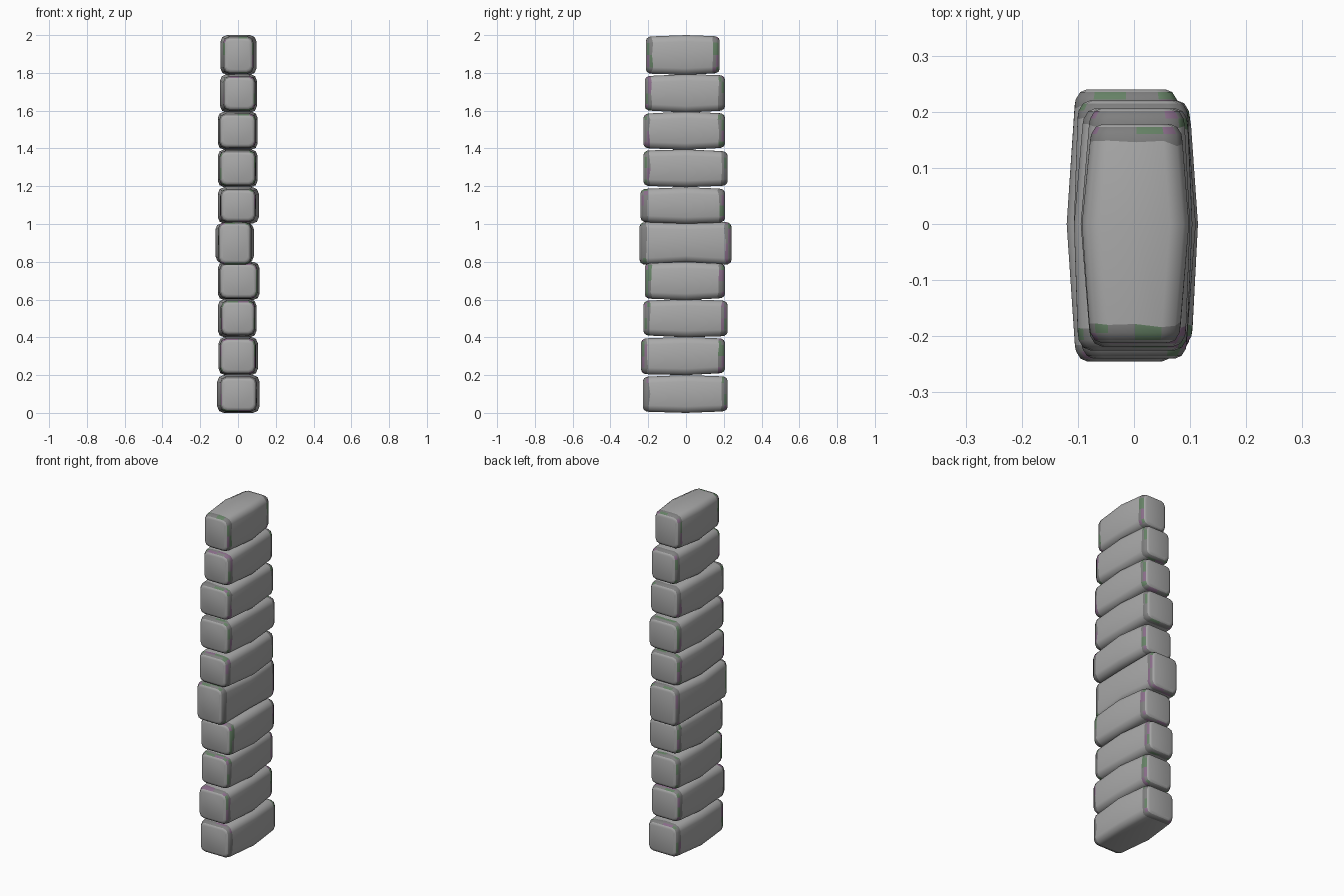
import bpy, bmesh, math, random

if "Cube" in bpy.data.objects:
    bpy.data.objects.remove(bpy.data.objects["Cube"])
random.seed(4)


def mat(name, c):
    m = bpy.data.materials.new(name)
    m.diffuse_color = (*c, 1)
    m.use_nodes = True
    m.node_tree.nodes["Principled BSDF"].inputs["Base Color"].default_value = m.diffuse_color
    return m


MATS = [mat("stone grey", (0.40, 0.40, 0.40)),
        mat("edge dark grey", (0.21, 0.21, 0.21)),
        mat("edge purple grey", (0.25, 0.15, 0.25)),
        mat("edge green grey", (0.13, 0.22, 0.13))]

# per block, bottom to top: y front, y back, x left, x right, z bottom, z top
BLOCKS = [(-.228, .220, -.110, .114, .000, .200),
          (-.237, .206, -.103, .105, .200, .402),
          (-.225, .220, -.107, .098, .400, .602),
          (-.218, .206, -.107, .114, .597, .800),
          (-.245, .240, -.120, .085, .785, 1.010),
          (-.240, .206, -.107, .110, 1.002, 1.195),
          (-.225, .220, -.107, .104, 1.195, 1.395),
          (-.225, .206, -.107, .104, 1.393, 1.595),
          (-.218, .206, -.095, .100, 1.590, 1.793),
          (-.212, .178, -.093, .098, 1.790, 2.000)]


def ring(bm, y, x0, x1, z0, z1, r, wob=None):
    """Rounded rectangle in xz: three points per corner plus side middles."""
    cx, cz = (x0 + x1) / 2, (z0 + z1) / 2
    out = []
    corners = [(x1 - r, z1 - r, 0), (x0 + r, z1 - r, 90),
               (x0 + r, z0 + r, 180), (x1 - r, z0 + r, 270)]
    mids = [(cx, z1), (x0, cz), (cx, z0), (x1, cz)]
    for k, (px, pz, a0) in enumerate(corners):
        for a in (0, 45, 90):
            t = math.radians(a0 + a)
            out.append([px + r * math.cos(t), y, pz + r * math.sin(t)])
        out.append([mids[k][0], y, mids[k][1]])
    if wob:
        for i, p in enumerate(out):
            p[1] += wob[i]
    return [bm.verts.new(p) for p in out]


def block(i, y0, y1, x0, x1, z0, z1):
    bm = bmesh.new()
    rings = []
    flare = i == 4                       # the big block is fullest at its ends

    def half(y, s):
        # wavy inner border of the worn edge strip
        w = [random.uniform(-.006, .006) for _ in range(16)]
        j = [random.uniform(0, .010) for _ in range(4)]
        jz = [random.uniform(.004, .010) for _ in range(2)]
        if flare:
            jz = [0, 0]
        b = (x0 + .006 + j[0], x1 - .006 - j[1], z0 + jz[0], z1 - jz[1])
        g = lambda d: (b[0] + d, b[1] - d, b[2] + d, b[3] - d)
        return [ring(bm, y, *g(.022), .020),
                ring(bm, y - s * .005, *g(.010), .026),
                ring(bm, y - s * .018, *g(.002), .032),
                ring(bm, y - s * .034, *g(0), .034, w)]

    front = half(y0, -1)
    back = half(y1, 1)
    dz = .006 if flare else 0
    mid = ring(bm, 0, x0, x1, z0 + dz * 2, z1 - dz, .034)
    rings = front + [mid] + back[::-1]
    n = 16
    for k in range(len(rings) - 1):
        a, b = rings[k], rings[k + 1]
        for q in range(n):
            f = bm.faces.new((a[q], a[(q + 1) % n], b[(q + 1) % n], b[q]))
            if k in (1, 2, 5, 6):        # worn strip around each end
                f.material_index = random.choice((1, 1, 1, 2, 3))
    bm.faces.new(rings[0])
    bm.faces.new(rings[-1])
    bmesh.ops.recalc_face_normals(bm, faces=bm.faces[:])
    me = bpy.data.meshes.new(f"stone_block_{i + 1}")
    bm.to_mesh(me)
    bm.free()
    for m in MATS:
        me.materials.append(m)
    ob = bpy.data.objects.new(me.name, me)
    bpy.context.collection.objects.link(ob)
    bpy.ops.object.select_all(action='DESELECT')
    ob.select_set(True)
    bpy.context.view_layer.objects.active = ob
    bpy.ops.object.shade_smooth_by_angle(angle=math.radians(50))


for i, b in enumerate(BLOCKS):
    block(i, *b)
